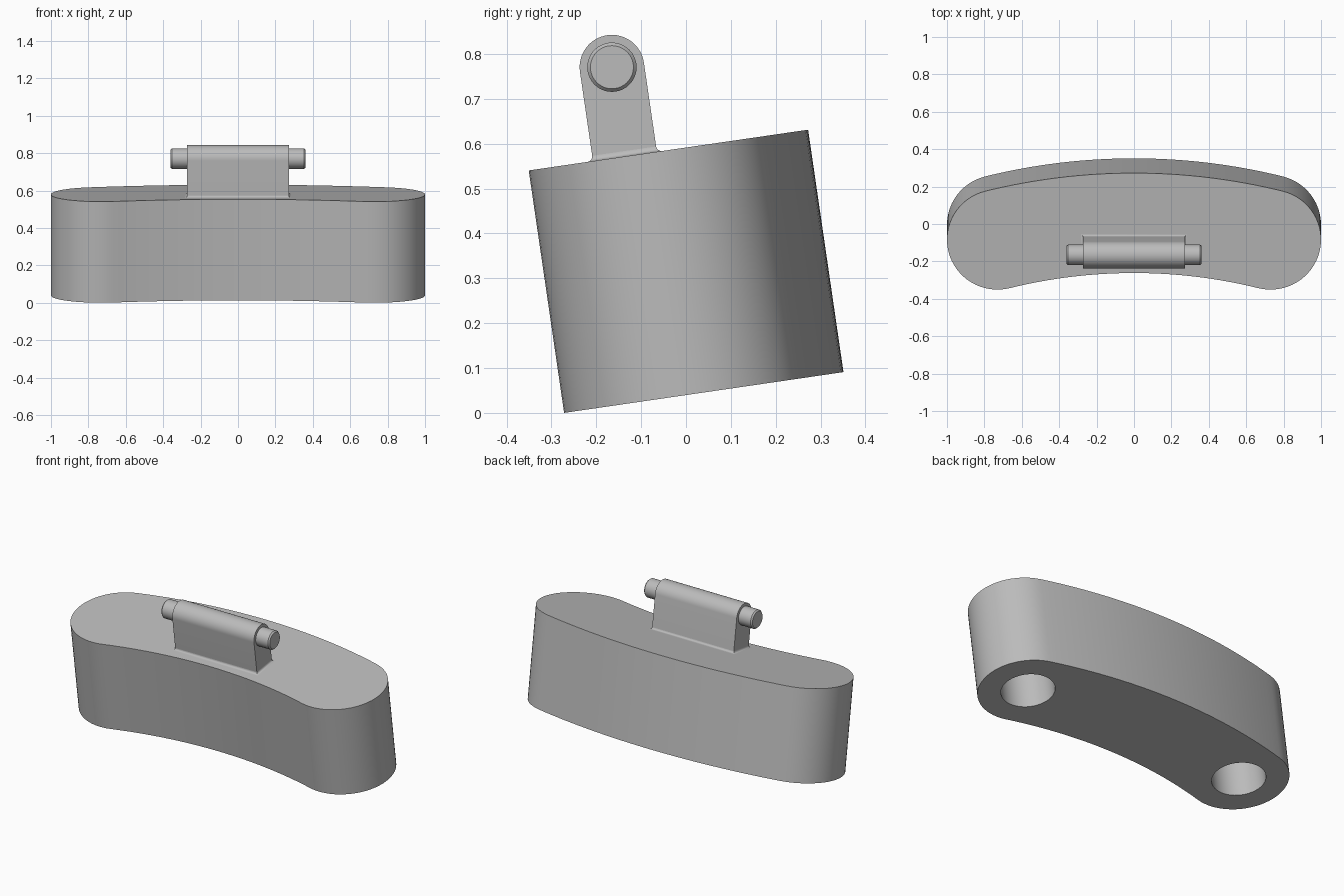
import bpy, bmesh
from math import sin, cos, tan, radians, pi
from mathutils import Matrix

cube = bpy.data.objects.get("Cube")
if cube:
    bpy.data.objects.remove(cube, do_unlink=True)

grey = bpy.data.materials.new("plain grey")
grey.use_nodes = True
COLOUR = (0.5, 0.5, 0.5, 1)
grey.diffuse_color = COLOUR
grey.node_tree.nodes["Principled BSDF"].inputs["Base Color"].default_value = COLOUR

# The whole part leans back by one angle
FRAME = Matrix.Translation((0, -0.272, 0)) @ Matrix.Rotation(radians(8.3), 4, 'X')
HEIGHT = 0.546


def loft(name, rings):
    """Solid skinned through equal-length rings of points, capped at both ends."""
    bm = bmesh.new()
    loops = [[bm.verts.new(p) for p in ring] for ring in rings]
    n = len(loops[0])
    for a, b in zip(loops, loops[1:]):
        for i in range(n):
            j = (i + 1) % n
            bm.faces.new((a[i], a[j], b[j], b[i]))
    bm.faces.new(loops[0])
    bm.faces.new(loops[-1])
    bmesh.ops.recalc_face_normals(bm, faces=bm.faces[:])
    mesh = bpy.data.meshes.new(name)
    bm.to_mesh(mesh)
    bm.free()
    mesh.materials.append(grey)
    ob = bpy.data.objects.new(name, mesh)
    bpy.context.collection.objects.link(ob)
    ob.matrix_world = FRAME
    return ob


def activate(ob):
    bpy.ops.object.select_all(action='DESELECT')
    ob.select_set(True)
    bpy.context.view_layer.objects.active = ob


def smooth(ob):
    activate(ob)
    bpy.ops.object.shade_smooth_by_angle(angle=radians(30))


def arc(cx, cy, r, start, end, steps):
    """Points along an arc, angles in degrees."""
    angles = [radians(start + (end - start) * i / steps) for i in range(steps + 1)]
    return [(cx + r * cos(a), cy + r * sin(a)) for a in angles]


# Curved body: concentric arcs joined by round ends
END_X, END_R, SWEEP = 0.73, 0.27, 14
mid_r = END_X / sin(radians(SWEEP))
arc_y = END_R - END_X / tan(radians(SWEEP))
outline = (
    arc(0, arc_y, mid_r + END_R, 90 - SWEEP, 90 + SWEEP, 32)[:-1]
    + arc(-END_X, END_R, END_R, 90 + SWEEP, 270 + SWEEP, 32)[:-1]
    + arc(0, arc_y, mid_r - END_R, 90 + SWEEP, 90 - SWEEP, 32)[:-1]
    + arc(END_X, END_R, END_R, -90 - SWEEP, 90 - SWEEP, 32)[:-1]
)
body = loft("curved_body", [[(x, y, z) for x, y in outline] for z in (0, HEIGHT)])

# Blind round sockets in the underside
for side in (-1, 1):
    circle = arc(side * END_X, END_R, 0.145, 0, 360, 48)[:-1]
    cutter = loft("socket_cutter", [[(x, y, z) for x, y in circle] for z in (-0.1, 0.42)])
    cutter.hide_render = True
    bpy.context.view_layer.update()
    activate(body)
    cut = body.modifiers.new("socket", 'BOOLEAN')
    cut.operation = 'DIFFERENCE'
    cut.solver = 'EXACT'
    cut.object = cutter
    bpy.ops.object.modifier_apply(modifier=cut.name)
    bpy.data.objects.remove(cutter, do_unlink=True)
smooth(body)

# Round-topped hinge lug
LUG_X, LUG_R, PIN_Y, PIN_Z = 0.272, 0.072, 0.217, 0.747
profile = arc(PIN_Y, PIN_Z, LUG_R, 0, 180, 32)
profile += [(PIN_Y - LUG_R, HEIGHT - 0.01), (PIN_Y + LUG_R, HEIGHT - 0.01)]
smooth(loft("hinge_lug", [[(x, y, z) for y, z in profile] for x in (-LUG_X, LUG_X)]))

# Small concave fillet where the lug meets the body
FILLET = 0.012
rings = []
for i in range(5):
    a = i / 4 * pi / 2
    out, up = FILLET * (1 - sin(a)), FILLET * (1 - cos(a))
    rings.append([(sx * (LUG_X + out), PIN_Y + sy * (LUG_R + out), HEIGHT + up)
                  for sx, sy in ((-1, -1), (1, -1), (1, 1), (-1, 1))])
smooth(loft("lug_fillet", rings))

# Hinge pins with chamfered tips
for side, name in ((1, "left_pin"), (-1, "right_pin")):
    stations = ((LUG_X - 0.01, 0.055), (0.353, 0.055), (0.361, 0.048))
    smooth(loft(name, [[(side * x, y, z) for y, z in arc(PIN_Y, PIN_Z, r, 0, 360, 40)[:-1]]
                       for x, r in stations]))
